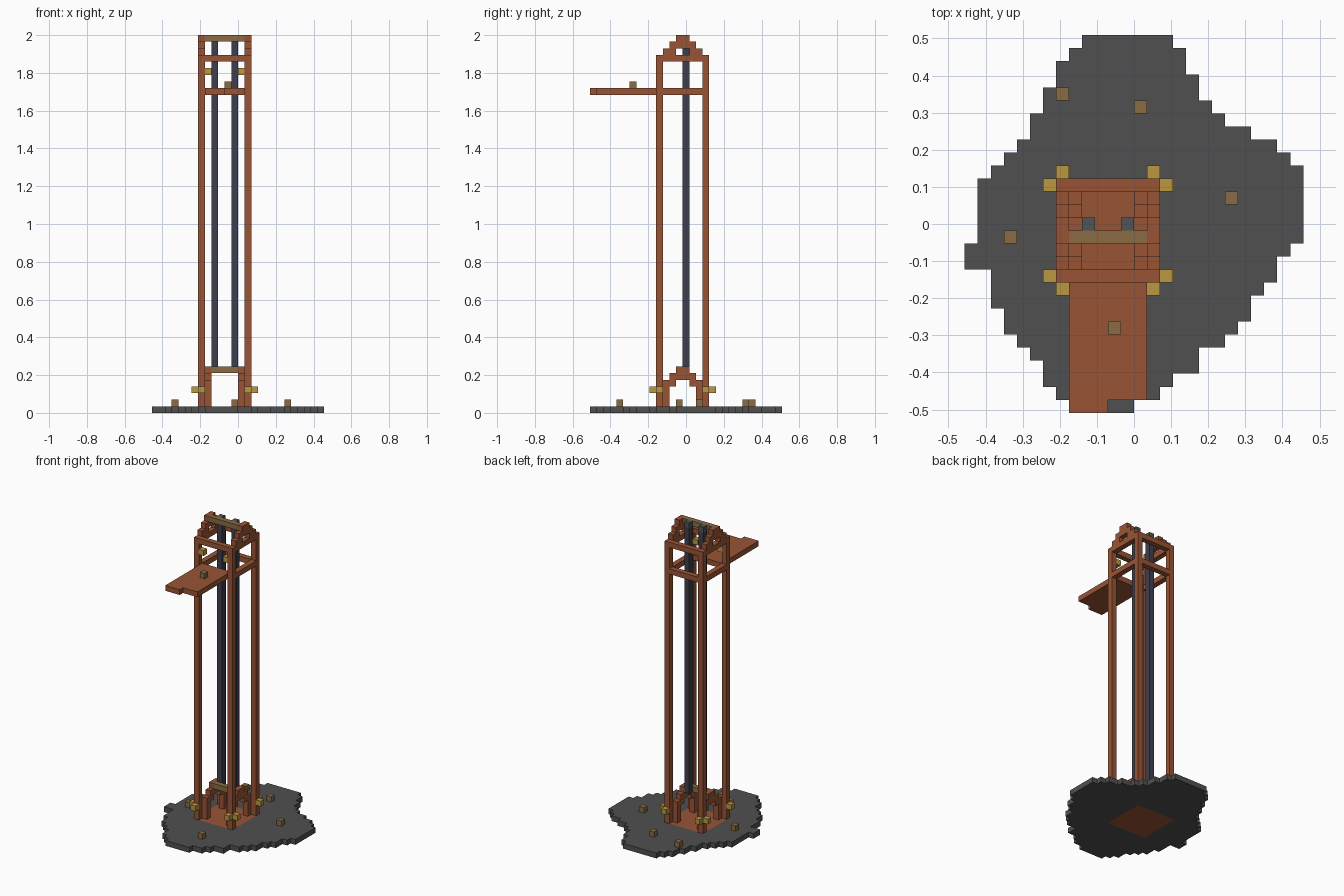
import bpy
import bmesh

if "Cube" in bpy.data.objects:
    bpy.data.objects.remove(bpy.data.objects["Cube"], do_unlink=True)

U = 2 / 57            # edge of one block
NX, NY = 26, 29       # footprint in blocks


def srgb(r, g, b):
    def lin(c):
        c /= 255
        return c / 12.92 if c < 0.04 else ((c + 0.055) / 1.055) ** 2.4
    return (lin(r), lin(g), lin(b), 1)


def material(name, rgb):
    m = bpy.data.materials.new(name)
    m.use_nodes = True
    m.diffuse_color = srgb(*rgb)
    m.node_tree.nodes["Principled BSDF"].inputs["Base Color"].default_value = srgb(*rgb)
    return m


RUST = material("rust_brown", (152, 84, 53))
STONE = material("dark_stone", (80, 80, 80))
RAIL = material("blue_grey_iron", (62, 63, 77))
CAP = material("slate_grey", (80, 85, 87))
TAN = material("dull_tan", (136, 107, 68))
GOLD = material("old_gold", (187, 152, 66))


def point(i, j, k):
    return ((i - NX / 2) * U, (j - NY / 2) * U, k * U)


def finish(name, bm, *mats):
    mesh = bpy.data.meshes.new(name)
    bm.to_mesh(mesh)
    bm.free()
    ob = bpy.data.objects.new(name, mesh)
    bpy.context.collection.objects.link(ob)
    for m in mats:
        mesh.materials.append(m)
    return ob


def blocks(name, mat, boxes):
    """Boxes given as start block and size in blocks."""
    bm = bmesh.new()
    for (x, y, z), size in boxes:
        cube = bmesh.ops.create_cube(bm, size=1)["verts"]
        centre = point(x + size[0] / 2, y + size[1] / 2, z + size[2] / 2)
        for v in cube:
            v.co = [c + a * s * U for c, a, s in zip(centre, v.co, size)]
    return finish(name, bm, mat)


def ring(z):
    return [((7, y, z), (8, 1, 1)) for y in (10, 17)] + \
           [((x, 11, z), (1, 6, 1)) for x in (7, 14)]


def arch(x, z):
    return [((x, 11, z), (1, 2, 1)), ((x, 15, z), (1, 2, 1)),
            ((x, 12, z + 1), (1, 4, 1)), ((x, 13, z + 2), (1, 2, 1))]


# Ragged stone slab, row by row from back to front, with a brown floor patch
LEFT = [9, 8, 7, 7, 6, 6, 5, 5, 4, 3, 2, 1, 1, 1, 1, 1, 0, 0, 2, 2, 2, 3, 3, 4, 5, 6, 6, 7, 8]
RIGHT = [16, 17, 17, 18, 18, 19, 20, 22, 24, 25, 26, 26, 26, 26, 26, 26, 25, 24, 24,
         23, 22, 22, 21, 20, 18, 18, 16, 15, 13]
bm = bmesh.new()
corners = {}


def corner(i, j):
    if (i, j) not in corners:
        corners[i, j] = bm.verts.new(point(i, j, 1))
    return corners[i, j]


for row, (a, b) in enumerate(zip(LEFT, RIGHT)):
    j = NY - 1 - row
    for i in range(a, b):
        f = bm.faces.new([corner(i, j), corner(i + 1, j),
                          corner(i + 1, j + 1), corner(i, j + 1)])
        f.material_index = int(7 <= i < 15 and 10 <= j < 18)
slab = finish("ground_slab", bm, STONE, RUST)
thick = slab.modifiers.new("thickness", 'SOLIDIFY')
thick.thickness = U
thick.offset = -1

# Tower frame
blocks("corner_posts", RUST,
       [((x, y, 1), (1, 1, 52)) for x in (7, 14) for y in (10, 17)])
blocks("top_ring", RUST, ring(53))
blocks("landing_ring", RUST, ring(48))
blocks("top_arches", RUST, arch(7, 54) + arch(14, 54))
blocks("base_arches", RUST, arch(8, 4) + arch(13, 4) +
       [((x, y, 1), (1, 1, 3)) for x in (8, 13) for y in (11, 16)])

# Landing platform with one broken corner
blocks("landing_platform", RUST, [((8, 1, 48), (6, 9, 1)), ((8, 0, 48), (3, 1, 1))])

# Guide rails and the bars that hold them
blocks("guide_rails", RAIL, [((x, 14, 6), (1, 1, 50)) for x in (9, 12)])
blocks("rail_caps", CAP, [((x, 14, 56), (1, 1, 1)) for x in (9, 12)])
blocks("top_bar", TAN, [((8, 13, 56), (6, 1, 1))])
blocks("base_bar", TAN, [((9, 13, 6), (4, 1, 1))])

# Lamps around the post feet and below the top ring
ONE = (1, 1, 1)
blocks("foot_lamps", GOLD,
       [((x, y, 3), ONE) for x in (7, 14) for y in (9, 18)] +
       [((x, y, 3), ONE) for x in (6, 15) for y in (10, 17)])
blocks("upper_lamps", GOLD, [((x, 10, 51), ONE) for x in (8, 13)])

# Loose blocks on the ground and the platform
blocks("loose_blocks", TAN, [(p, ONE) for p in (
    (7, 24, 1), (13, 23, 1), (20, 16, 1), (3, 13, 1), (12, 4, 1), (11, 6, 49))])
